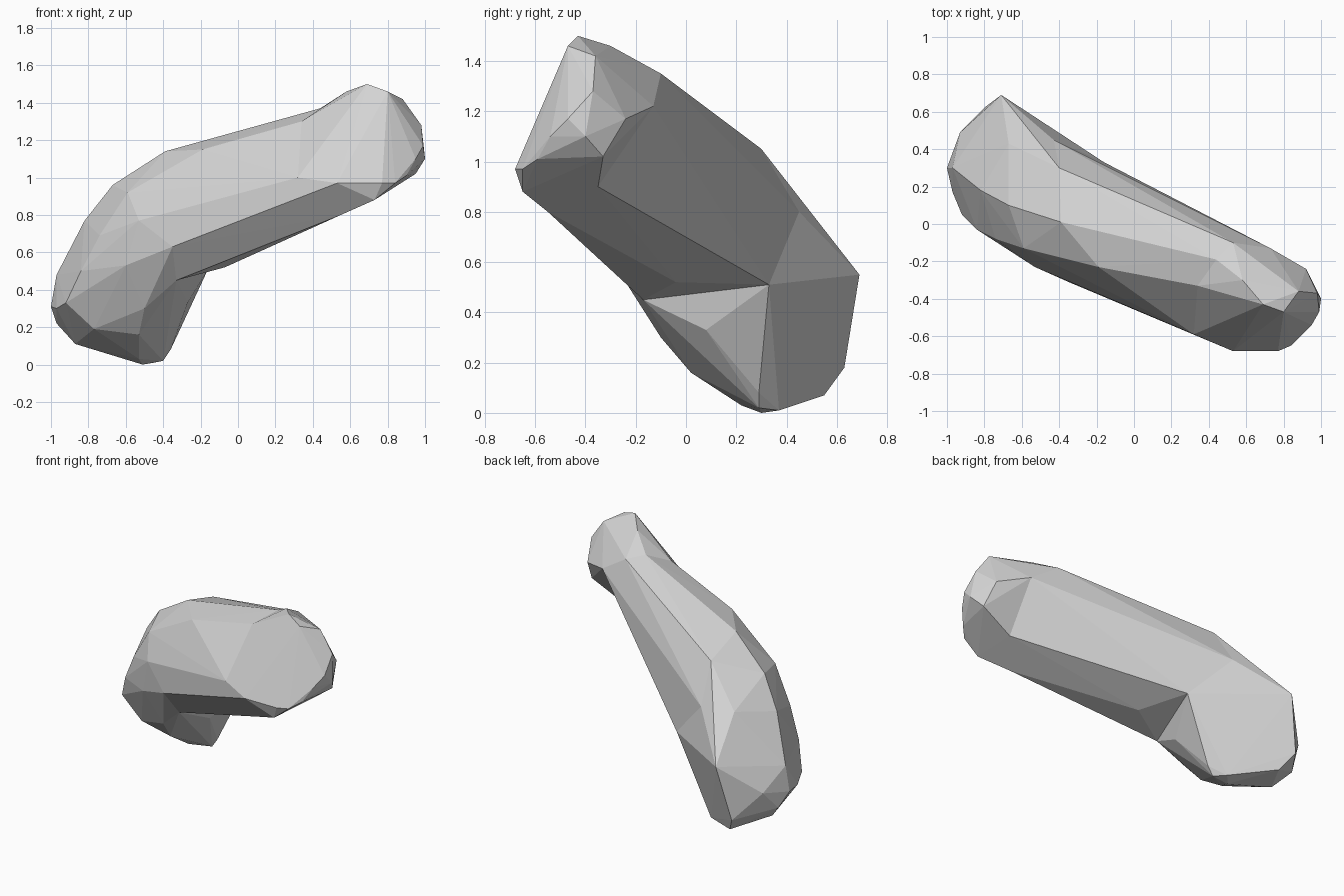
import bpy
import bmesh

if "Cube" in bpy.data.objects:
    bpy.data.objects.remove(bpy.data.objects["Cube"], do_unlink=True)

# Cross-section at the bend, shared by the foot and the trunk
BEND = [
    (-.39, .01, 1.14), (-.4, .3, 1.05), (-.43, .45, .8), (-.16, .33, .51),
    (-.33, -.17, .45), (-.35, -.31, .63), (-.53, -.23, .77), (-.59, -.13, .92),
]
# Cross-section at the neck, shared by the trunk and the head
NECK = [
    (.34, -.33, 1.3), (.44, -.19, 1.37), (.53, -.1, 1.35), (.73, -.13, 1.22),
    (.72, -.35, .9), (.55, -.55, .8), (.53, -.68, .97), (.32, -.59, 1),
]
# Inner corner under the bend, and the ridge along the trunk
TRUNK = [(-.07, -.04, .52), (-.12, .19, .65), (-.19, -.23, 1.15)]
# Rounded head: crown, tip, chin
CROWN = [(.58, -.3, 1.46), (.69, -.43, 1.5), (.8, -.47, 1.46), (.88, -.36, 1.42)]
TIP = [(.92, -.24, 1.17), (.98, -.37, 1.28), (1, -.4, 1.1), (.99, -.47, 1.17), (.95, -.54, 1.1)]
CHIN = [(.95, -.33, 1.02), (.9, -.59, 1.01), (.84, -.65, .97), (.77, -.68, .97), (.73, -.65, .88)]
# Foot: outer side of the bend, rounded toe, pointed heel, sole
OUTER = [
    (-.67, .1, .96), (-.67, .43, .82), (-.52, .5, .73), (-.82, .18, .77),
    (-.74, -.08, .69), (-.6, -.18, .53), (-.84, -.03, .5), (-.27, .08, .33),
]
TOE = [
    (-.97, .3, .48), (-1, .3, .31), (-.97, .38, .22), (-.92, .05, .33),
    (-.97, .17, .3), (-.93, .49, .35), (-.77, .05, .19), (-.5, -.1, .3),
]
HEEL = [(-.71, .69, .55), (-.79, .63, .18), (-.72, .55, .07)]
SOLE = [
    (-.87, .3, .11), (-.51, .3, 0), (-.45, .37, .01), (-.4, .29, .02),
    (-.36, .29, .08), (-.53, .22, .03), (-.53, .02, .16),
]


def make_hull(name, *groups):
    """Wrap a flat-faced skin around the given corner groups."""
    bm = bmesh.new()
    for group in groups:
        for corner in group:
            bm.verts.new(corner)
    result = bmesh.ops.convex_hull(bm, input=bm.verts)
    inside = {g for g in result["geom_interior"] if isinstance(g, bmesh.types.BMVert)}
    bmesh.ops.delete(bm, geom=list(inside), context='VERTS')
    bmesh.ops.recalc_face_normals(bm, faces=bm.faces)
    mesh = bpy.data.meshes.new(name)
    bm.to_mesh(mesh)
    bm.free()
    obj = bpy.data.objects.new(name, mesh)
    bpy.context.collection.objects.link(obj)
    return obj


def merge(target, part):
    """Fuse a part into the target and discard the part."""
    modifier = target.modifiers.new("merge", 'BOOLEAN')
    modifier.operation = 'UNION'
    modifier.solver = 'EXACT'
    modifier.object = part
    bpy.context.view_layer.objects.active = target
    bpy.ops.object.modifier_apply(modifier=modifier.name)
    bpy.data.objects.remove(part, do_unlink=True)


body = make_hull("bent_body", BEND, TRUNK, NECK)
merge(body, make_hull("head", NECK, CROWN, TIP, CHIN))
merge(body, make_hull("foot", BEND, OUTER, TOE, HEEL, SOLE))

# One flat colour for the whole body
grey = bpy.data.materials.new("light_grey")
grey.use_nodes = True
grey.diffuse_color = (.65, .65, .65, 1)
grey.node_tree.nodes["Principled BSDF"].inputs["Base Color"].default_value = grey.diffuse_color
body.data.materials.clear()
body.data.materials.append(grey)
